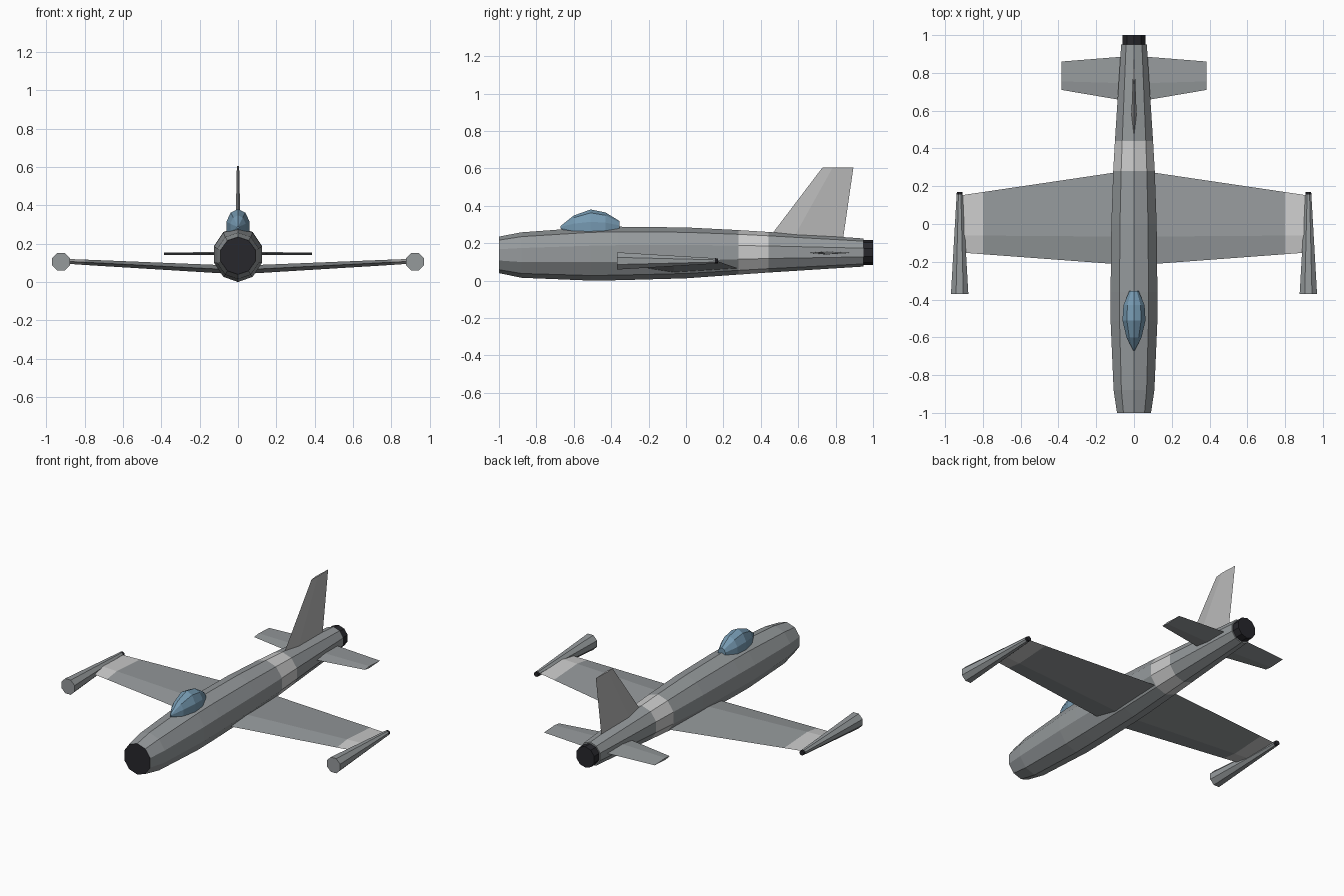
import bpy, bmesh
from math import cos, sin, pi, radians

if "Cube" in bpy.data.objects:
    bpy.data.objects.remove(bpy.data.objects["Cube"])


def material(name, rgb):
    m = bpy.data.materials.new(name)
    m.diffuse_color = (*rgb, 1)
    m.use_nodes = True
    m.node_tree.nodes["Principled BSDF"].inputs["Base Color"].default_value = m.diffuse_color
    return m


GREY = material("dull_metal", (0.30, 0.32, 0.33))
LIGHT = material("light_metal", (0.62, 0.62, 0.62))
DARK = material("dark", (0.02, 0.02, 0.025))
GLASS = material("glass", (0.18, 0.32, 0.44))


def loft(name, rings, mats, seg_mats=None, cap_mats=(0, 0), mirror=False):
    """Skin a list of equal-length point rings, close the ends, optionally mirror in x."""
    bm = bmesh.new()
    rows = [[bm.verts.new(p) for p in ring] for ring in rings]
    n = len(rows[0])
    for k, (a, b) in enumerate(zip(rows, rows[1:])):
        for i in range(n):
            f = bm.faces.new((a[i], a[(i + 1) % n], b[(i + 1) % n], b[i]))
            f.material_index = seg_mats[k] if seg_mats else 0
    for row, mi in zip((rows[0], rows[-1]), cap_mats):
        bm.faces.new(row).material_index = mi
    bmesh.ops.recalc_face_normals(bm, faces=bm.faces)
    me = bpy.data.meshes.new(name)
    bm.to_mesh(me)
    bm.free()
    for m in mats:
        me.materials.append(m)
    ob = bpy.data.objects.new(name, me)
    bpy.context.collection.objects.link(ob)
    if mirror:
        ob.modifiers.new("mirror", "MIRROR").use_clip = False
    return ob


def ring(y, half_w, z_lo, z_hi, n=10, x=0.0, turn=90.0):
    """Polygon section across the y axis, given its half width and height range."""
    zc, rz = (z_lo + z_hi) / 2, (z_hi - z_lo) / 2
    rx = half_w / cos(pi / n)**(1 if n == 8 else 0)
    if n == 10:
        rx = half_w / cos(radians(18))
    return [(x + rx * cos(2 * pi * i / n + radians(turn)), y,
             zc + rz * sin(2 * pi * i / n + radians(turn))) for i in range(n)]


def foil(span, le, te, mid, half_t, crease=0.3, upright=False):
    """Four-point diamond section of a wing (across x) or a fin (across z)."""
    yc = le + (te - le) * crease
    pts = [(le, 0), (yc, half_t), (te, 0), (yc, -half_t)]
    if upright:
        return [(t, y, span) for y, t in pts]
    return [(span, y, mid + t) for y, t in pts]


# Fuselage with dark intake face and pale band
loft("fuselage", [
    ring(-1.0, 0.090, 0.040, 0.235), ring(-0.88, 0.108, 0.015, 0.258),
    ring(-0.51, 0.124, 0.000, 0.285), ring(-0.36, 0.124, 0.002, 0.288),
    ring(0.0, 0.120, 0.012, 0.284), ring(0.28, 0.110, 0.032, 0.270),
    ring(0.44, 0.101, 0.043, 0.260), ring(0.95, 0.068, 0.075, 0.225),
], [GREY, LIGHT, DARK], [0, 0, 0, 0, 0, 1, 0], (2, 0))

# Exhaust nozzle
loft("exhaust_nozzle", [ring(0.93, 0.062, 0.084, 0.216),
                        ring(1.0, 0.062, 0.084, 0.216)], [DARK])

# Canopy bubble, its lower half sunk in the fuselage
loft("canopy", [ring(y, w, 0.57 - top, top) for y, w, top in (
    (-0.67, 0.004, 0.292), (-0.60, 0.040, 0.348), (-0.51, 0.061, 0.380),
    (-0.43, 0.056, 0.364), (-0.355, 0.025, 0.318))], [GLASS])

# Main wings with pale tip bands
loft("wing", [foil(0.03, -0.217, 0.283, 0.064, 0.022),
              foil(0.80, -0.160, 0.169, 0.103, 0.014),
              foil(0.915, -0.151, 0.152, 0.109, 0.012)],
     [GREY, LIGHT], [0, 1], (0, 1), mirror=True)

# Wing tip tanks, wide at the front and tapering to a dark tail
loft("tip_tank", [ring(-0.37, 0.046, 0.055, 0.155, 8, 0.923, 22.5),
                  ring(0.155, 0.016, 0.089, 0.121, 8, 0.923, 22.5),
                  ring(0.17, 0.015, 0.090, 0.120, 8, 0.923, 22.5)],
     [GREY, DARK], [0, 1], (0, 1), mirror=True)

# Tailplanes
loft("tailplane", [foil(0.02, 0.648, 0.889, 0.148, 0.009, 0.4),
                   foil(0.385, 0.710, 0.860, 0.148, 0.006, 0.3)],
     [GREY], mirror=True)

# Upright tail fin
loft("tail_fin", [foil(0.19, 0.415, 0.835, 0, 0.015, 0.33, True),
                  foil(0.605, 0.730, 0.895, 0, 0.006, 0.33, True)],
     [material("fin_metal", (0.48, 0.48, 0.48))])
